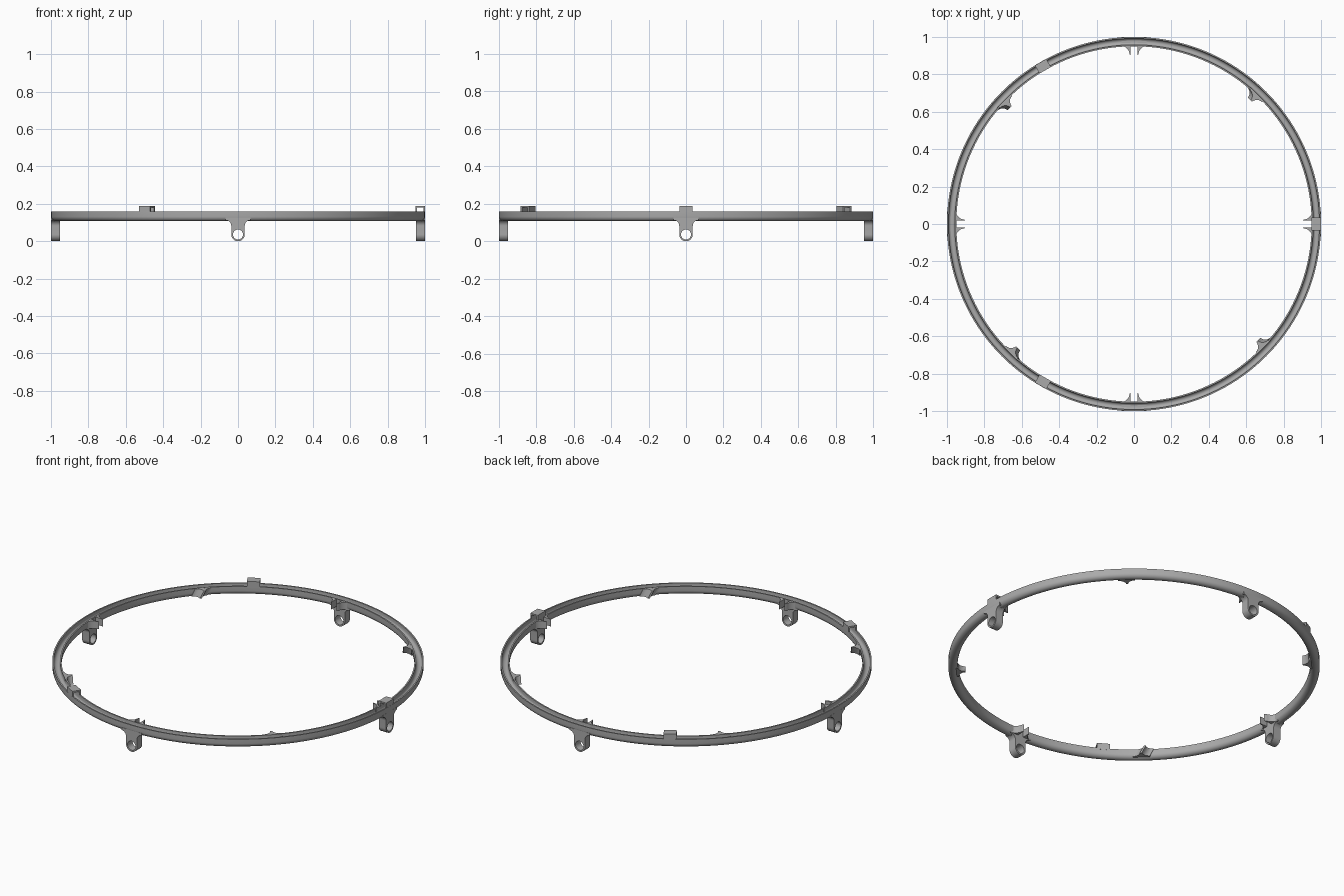
import bpy, bmesh
from math import pi, sin, cos, radians
from mathutils import Matrix

cube = bpy.data.objects.get("Cube")
if cube:
    bpy.data.objects.remove(cube, do_unlink=True)

grey = bpy.data.materials.new("mid_grey")
grey.use_nodes = True
colour = (0.4, 0.4, 0.4, 1)
grey.diffuse_color = colour
grey.node_tree.nodes["Principled BSDF"].inputs["Base Color"].default_value = colour


def arc(cx, cy, r, start, end, steps):
    """Points along a circular arc, angles in degrees."""
    angles = [radians(start + (end - start) * i / steps) for i in range(steps + 1)]
    return [(cx + r * cos(a), cy + r * sin(a)) for a in angles]


def finish(name, bm):
    """Clean up the mesh and add it to the scene with smooth shading."""
    bmesh.ops.remove_doubles(bm, verts=bm.verts, dist=1e-5)
    bmesh.ops.recalc_face_normals(bm, faces=bm.faces)
    mesh = bpy.data.meshes.new(name)
    bm.to_mesh(mesh)
    bm.free()
    mesh.materials.append(grey)
    obj = bpy.data.objects.new(name, mesh)
    bpy.context.collection.objects.link(obj)
    bpy.ops.object.select_all(action='DESELECT')
    obj.select_set(True)
    bpy.context.view_layer.objects.active = obj
    bpy.ops.object.shade_smooth_by_angle(angle=radians(35))
    return obj


def plate(name, loops, depth, matrix):
    """Extrude flat outlines (later loops are holes) and place the result."""
    curve = bpy.data.curves.new(name + "_outline", 'CURVE')
    curve.dimensions = '2D'
    curve.fill_mode = 'BOTH'
    curve.extrude = depth / 2
    for loop in loops:
        spline = curve.splines.new('POLY')
        spline.points.add(len(loop) - 1)
        for point, (x, y) in zip(spline.points, loop):
            point.co = (x, y, 0, 1)
        spline.use_cyclic_u = True
    temp = bpy.data.objects.new(name + "_outline", curve)
    bpy.context.collection.objects.link(temp)
    bpy.context.view_layer.update()
    mesh = bpy.data.meshes.new_from_object(
        temp.evaluated_get(bpy.context.evaluated_depsgraph_get()))
    bpy.data.objects.remove(temp, do_unlink=True)
    bm = bmesh.new()
    bm.from_mesh(mesh)
    bpy.data.meshes.remove(mesh)
    bm.transform(matrix)
    return finish(name, bm)


def turn(degrees):
    return Matrix.Rotation(radians(degrees), 4, 'Z')


def move(x, y, z):
    return Matrix.Translation((x, y, z))


upright = Matrix.Rotation(pi / 2, 4, 'X')

# Ring: round-bottomed channel, open at the top
mid = 0.975
top = 0.158
section = [(mid - 0.025, top)] + arc(mid, 0.132, 0.025, 180, 360, 14)
section += [(mid + 0.025, top), (mid + 0.017, top)]
section += arc(mid, 0.142, 0.017, 0, -180, 10) + [(mid - 0.017, top)]
bm = bmesh.new()
verts = [bm.verts.new((r, 0, z)) for r, z in section]
edges = [bm.edges.new((v, verts[i - 1])) for i, v in enumerate(verts)]
bmesh.ops.spin(bm, geom=verts + edges, cent=(0, 0, 0), axis=(0, 0, 1),
               angle=2 * pi, steps=160, use_merge=True)
finish("channel_ring", bm)

# Hanging lugs: round eye, straight neck and flared shoulders
eye = 0.036
lug = arc(0, eye, 0.036, 180, 360, 20)
lug += arc(0.066, 0.082, 0.03, 180, 90, 8) + [(0.066, 0.126), (-0.066, 0.126)]
lug += arc(-0.066, 0.082, 0.03, 90, 0, 8)
hole = arc(0, eye, 0.027, 0, 345, 23)

# Half fin: straight on one side, flared into the ring on the other
flare = arc(0.072, 0.905, 0.048, 175, 90, 8)
half_fin = [(0.018, 0.957), (0.018, 0.9)] + flare + [(0.072, 0.957)]

for i, side in enumerate(("left", "back", "right", "front")):
    facing = turn(90 * i - 90)
    plate(side + "_lug", [lug, hole], 0.048, facing @ move(0, mid, 0) @ upright)
    for sign, label in ((1, "a"), (-1, "b")):
        fin = [(sign * x, y) for x, y in half_fin]
        plate(side + "_fin_" + label, [fin], 0.043, facing @ move(0, 0, 0.136))

# Diagonal fins: flared on both sides and leaning along the ring
spike = arc(0.045, 0.905, 0.04, 175, 90, 8)
spike = [(0.045, 0.957), (-0.045, 0.957)] + [(-x, y) for x, y in reversed(spike)] + spike
spike = [(x, y) for x, y in spike if True]
lean = Matrix.Identity(4)
lean[0][2] = 0.5
for i in range(4):
    plate("diagonal_fin_%d" % (i + 1), [spike], 0.043,
          turn(90 * i - 45) @ move(-0.032, 0, 0.136) @ lean)

# Bridges: three hollow arches across the open channel
bridge = [(0.949, 0.15), (0.949, 0.188), (0.999, 0.188), (0.999, 0.15),
          (0.991, 0.15), (0.991, 0.179), (0.957, 0.179), (0.957, 0.15)]
for i in range(3):
    plate("bridge_%d" % (i + 1), [bridge], 0.07, turn(120 * i) @ upright)
